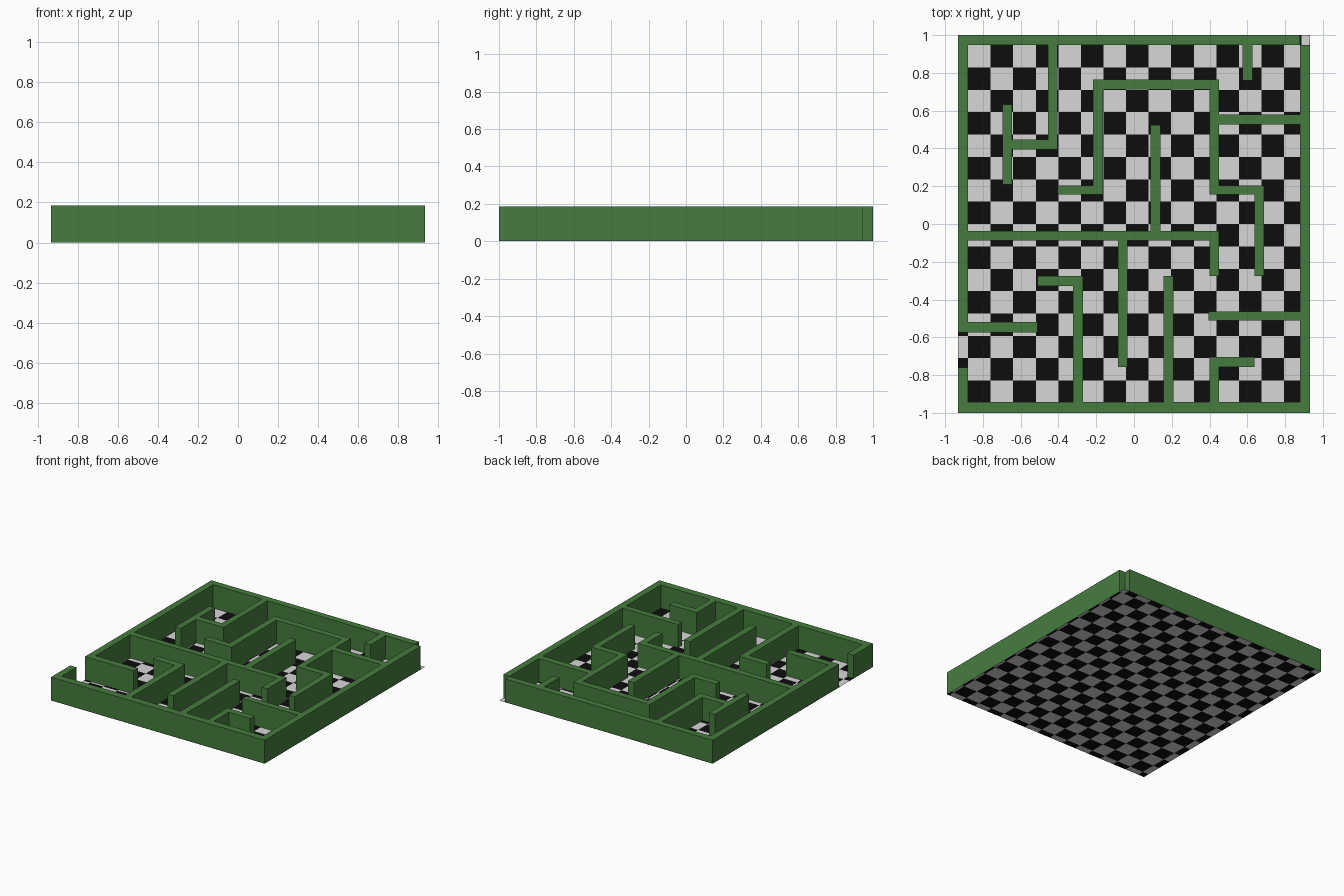
import bpy, bmesh

if "Cube" in bpy.data.objects:
    bpy.data.objects.remove(bpy.data.objects["Cube"])

H = 0.185                                   # wall height
X0, X1, Y0, Y1 = -0.933, 0.933, -1.0, 1.0   # footprint


def material(name, rgb):
    m = bpy.data.materials.new(name)
    m.diffuse_color = (*rgb, 1.0)
    m.use_nodes = True
    m.node_tree.nodes["Principled BSDF"].inputs["Base Color"].default_value = m.diffuse_color
    return m


green = material("hedge green", (0.062, 0.2, 0.05))
white = material("tile white", (0.68, 0.68, 0.68))
black = material("tile black", (0.004, 0.004, 0.004))


def finish(bm, name, mats):
    bmesh.ops.remove_doubles(bm, verts=bm.verts, dist=1e-5)
    me = bpy.data.meshes.new(name)
    bm.to_mesh(me)
    bm.free()
    for m in mats:
        me.materials.append(m)
    ob = bpy.data.objects.new(name, me)
    bpy.context.collection.objects.link(ob)
    return ob


def face(bm, pts, mat=0):
    f = bm.faces.new([bm.verts.new(p) for p in pts])
    f.material_index = mat


# wall footprints: x min, x max, y min, y max
outer = [
    (X0, -0.88, -0.575, Y1), (X0, -0.88, Y0, -0.76),      # left, with entrance gap
    (X0, 0.88, 0.947, Y1), (0.88, X1, Y0, 0.947),         # back and right, open corner
    (X0, X1, Y0, -0.942),                                 # front
]
inner = [
    (-0.455, -0.405, 0.395, 0.947), (-0.695, -0.405, 0.395, 0.447),
    (-0.695, -0.645, 0.208, 0.632),
    (-0.217, -0.165, 0.155, 0.765), (-0.405, -0.165, 0.155, 0.205),
    (-0.217, 0.45, 0.713, 0.765), (0.4, 0.45, 0.155, 0.765),
    (0.4, 0.687, 0.155, 0.205), (0.637, 0.687, -0.275, 0.205),
    (0.575, 0.627, 0.76, 0.947), (0.45, 0.88, 0.528, 0.58),
    (0.088, 0.141, -0.037, 0.524), (-0.88, 0.45, -0.088, -0.037),
    (0.4, 0.45, -0.275, -0.037), (-0.086, -0.034, -0.757, -0.037),
    (-0.51, -0.27, -0.327, -0.275), (-0.323, -0.27, -0.942, -0.275),
    (0.157, 0.21, -0.942, -0.275), (0.395, 0.88, -0.512, -0.463),
    (-0.88, -0.51, -0.575, -0.52),
    (0.4, 0.637, -0.757, -0.705), (0.4, 0.45, -0.942, -0.705),
]


# walls: all footprints merged on a shared grid and raised as one clean solid
def build_walls(rects):
    z0 = 0.001
    xs = sorted({v for r in rects for v in r[:2]})
    ys = sorted({v for r in rects for v in r[2:]})

    def solid(i, j):
        if not (0 <= i < len(xs) - 1 and 0 <= j < len(ys) - 1):
            return False
        cx, cy = (xs[i] + xs[i + 1]) / 2, (ys[j] + ys[j + 1]) / 2
        return any(a < cx < b and c < cy < d for a, b, c, d in rects)

    bm = bmesh.new()
    for i in range(len(xs) - 1):
        for j in range(len(ys) - 1):
            if not solid(i, j):
                continue
            c = [(xs[i], ys[j]), (xs[i + 1], ys[j]),
                 (xs[i + 1], ys[j + 1]), (xs[i], ys[j + 1])]
            face(bm, [(*p, H) for p in c])
            face(bm, [(*p, z0) for p in reversed(c)])
            for k, (di, dj) in enumerate([(0, -1), (1, 0), (0, 1), (-1, 0)]):
                if not solid(i + di, j + dj):
                    p, q = c[k], c[(k + 1) % 4]
                    face(bm, [(*p, z0), (*q, z0), (*q, H), (*p, H)])
    return finish(bm, "maze_walls", [green])


build_walls(outer + inner)


# floor: checkered sheet, tiles clipped at the outer edge
def build_floor():
    sx, sy, ox, oy = 0.1195, 0.1184, -0.8785, 0.947
    bm = bmesh.new()
    for c in range(-1, 16):
        for r in range(-1, 17):
            a, b = max(X0, ox + c * sx), min(X1, ox + (c + 1) * sx)
            d, e = min(Y1, oy - r * sy), max(Y0, oy - (r + 1) * sy)
            if a >= b or e >= d:
                continue
            parts = [(a, b, (r + c) % 2)]
            if r == -1 and c == 14:                 # white tile in the open corner
                parts = [(a, 0.888, 1), (0.888, b, 0)]
            for p, q, m in parts:
                face(bm, [(p, e, 0), (q, e, 0), (q, d, 0), (p, d, 0)], m)
            if r == -1 and c == 15:
                bm.faces.ensure_lookup_table()
                bm.faces[-1].material_index = 0
    return finish(bm, "checkered_floor", [white, black])


build_floor()
